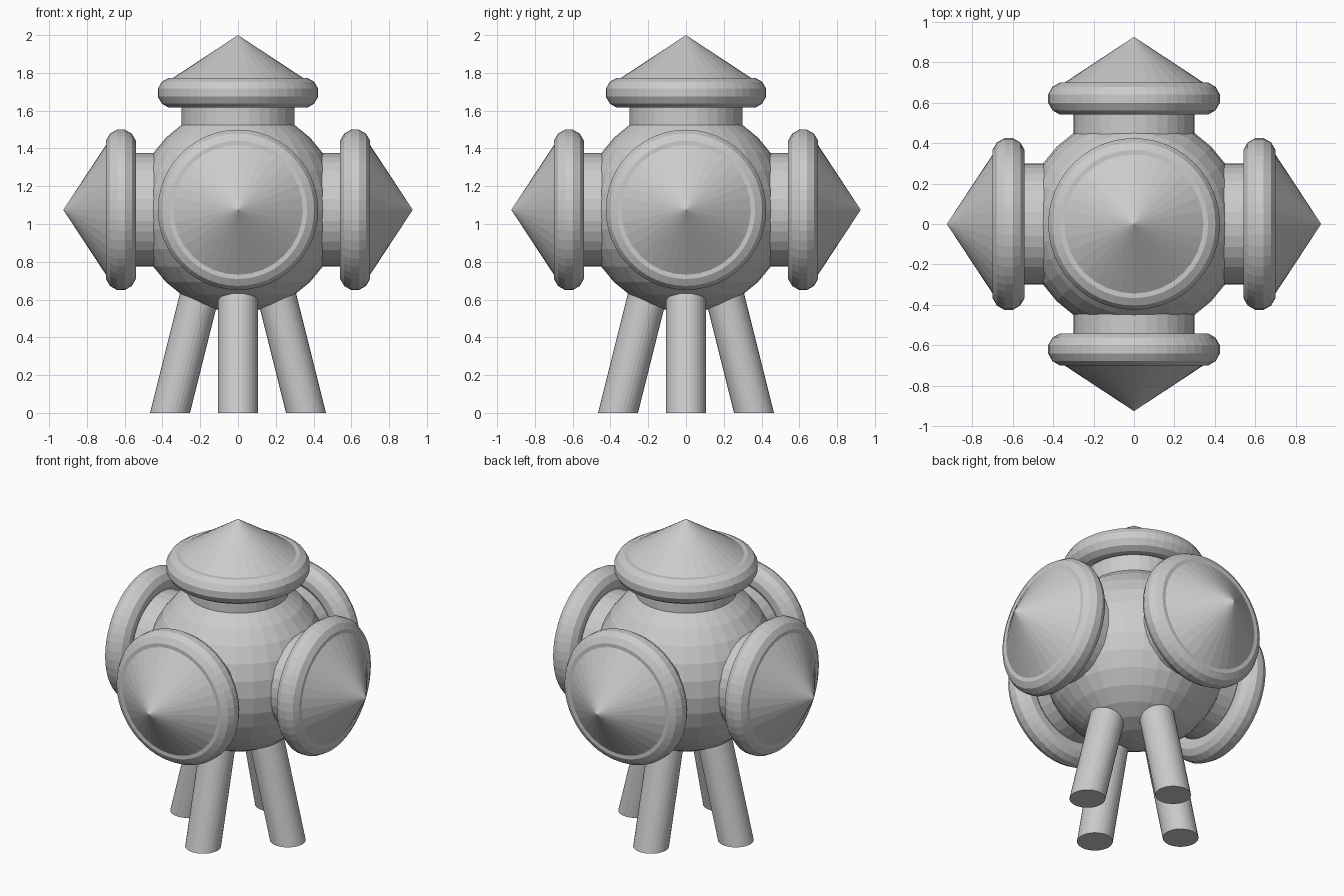
import bpy, bmesh, math
from mathutils import Vector, Matrix

if "Cube" in bpy.data.objects:
    bpy.data.objects.remove(bpy.data.objects["Cube"])

mat = bpy.data.materials.new("plain grey")
mat.diffuse_color = (0.6, 0.6, 0.6, 1)
mat.use_nodes = True
mat.node_tree.nodes["Principled BSDF"].inputs["Base Color"].default_value = mat.diffuse_color

CENTRE = Vector((0, 0, 1.075))
SIDES = 32


def finish(name, bm, matrix=None):
    if matrix is not None:
        bm.transform(matrix)
    bmesh.ops.recalc_face_normals(bm, faces=bm.faces)
    me = bpy.data.meshes.new(name)
    bm.to_mesh(me)
    bm.free()
    me.materials.append(mat)
    ob = bpy.data.objects.new(name, me)
    bpy.context.collection.objects.link(ob)
    return ob


def tube(bm, c0, r0, c1, r1, n=SIDES):
    """Capped tube between two horizontal circles (r1 = 0 makes a point)."""
    def ring(c, r):
        return [bm.verts.new((c[0] + r * math.cos(2 * math.pi * i / n),
                              c[1] + r * math.sin(2 * math.pi * i / n), c[2]))
                for i in range(n)]
    a = ring(c0, r0)
    bm.faces.new(a[::-1])
    if r1 == 0:
        tip = bm.verts.new(c1)
        for i in range(n):
            bm.faces.new((a[i], a[(i + 1) % n], tip))
    else:
        b = ring(c1, r1)
        bm.faces.new(b)
        for i in range(n):
            j = (i + 1) % n
            bm.faces.new((a[i], a[j], b[j], b[i]))


def torus(bm, major, minor, z, n=48, m=12):
    rings = []
    for i in range(n):
        t = 2 * math.pi * i / n
        ring = []
        for k in range(m):
            p = 2 * math.pi * (k + 0.5) / m
            r = major + minor * math.cos(p)
            ring.append(bm.verts.new((r * math.cos(t), r * math.sin(t),
                                      z + minor * math.sin(p))))
        rings.append(ring)
    for i in range(n):
        a, b = rings[i], rings[(i + 1) % n]
        for k in range(m):
            l = (k + 1) % m
            bm.faces.new((a[k], b[k], b[l], a[l]))


# Round body
bm = bmesh.new()
bmesh.ops.create_uvsphere(bm, u_segments=32, v_segments=16, radius=0.54)
finish("body", bm, Matrix.Translation(CENTRE))

# Five nozzles: neck, rounded collar and pointed cap
directions = {"top": (0, 0, 1), "right": (1, 0, 0), "left": (-1, 0, 0),
              "back": (0, 1, 0), "front": (0, -1, 0)}
for side, d in directions.items():
    rot = Vector((0, 0, 1)).rotation_difference(Vector(d)).to_matrix().to_4x4()
    place = Matrix.Translation(CENTRE) @ rot
    bm = bmesh.new()
    tube(bm, (0, 0, 0.3), 0.3, (0, 0, 0.66), 0.3)
    finish(side + "_neck", bm, place)
    bm = bmesh.new()
    torus(bm, 0.345, 0.082, 0.62)
    finish(side + "_collar", bm, place)
    bm = bmesh.new()
    tube(bm, (0, 0, 0.685), 0.365, (0, 0, 0.925), 0)
    finish(side + "_cap", bm, place)

# Four splayed legs, cut level with the ground
for i, side in enumerate(("right", "back", "left", "front")):
    bm = bmesh.new()
    tube(bm, (0.36, 0, 0), 0.106, (0.165, 0, 0.78), 0.106)
    finish(side + "_leg", bm, Matrix.Rotation(i * math.pi / 2, 4, 'Z'))
